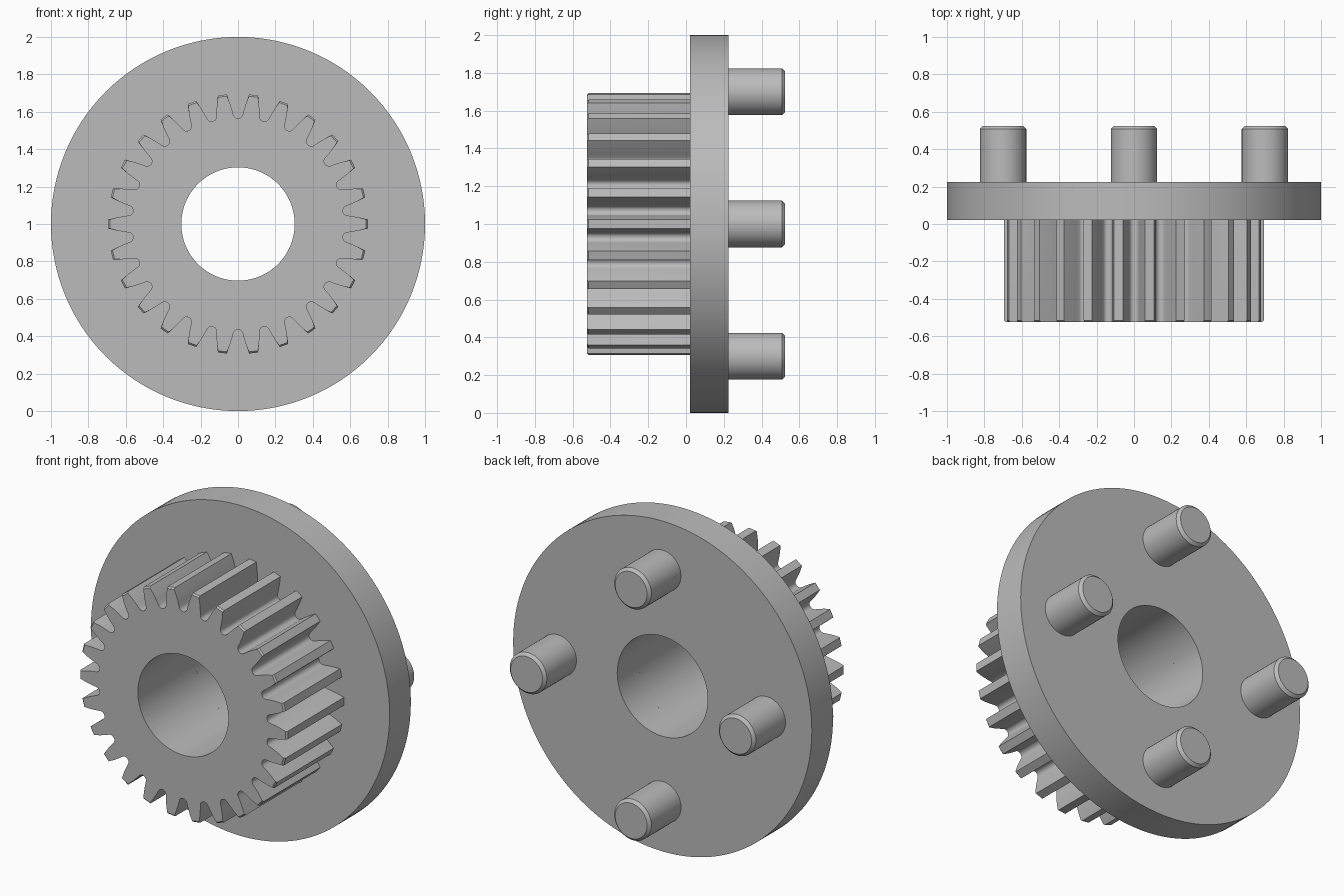
import bpy, bmesh
from math import sin, cos, asin, pi, radians

if "Cube" in bpy.data.objects:
    bpy.data.objects.remove(bpy.data.objects["Cube"], do_unlink=True)

steel = bpy.data.materials.new("steel_grey")
steel.use_nodes = True
GREY = (0.5, 0.5, 0.5, 1)
steel.diffuse_color = GREY
steel.node_tree.nodes["Principled BSDF"].inputs["Base Color"].default_value = GREY

AXIS_Z = 1.0
BORE = 0.303
FRONT, SHOULDER, BACK, PIN_END = -0.525, 0.022, 0.225, 0.525


def ring(profile, y, cx=0, cz=AXIS_Z):
    """Closed loop of (angle, radius) pairs around the y direction."""
    return [(cx + r * cos(a), y, cz + r * sin(a)) for a, r in profile]


def circle(radius, count):
    return [(2 * pi * i / count, radius) for i in range(count)]


def loft(name, rings, hollow):
    """Bridge rings of equal size; hollow joins last to first, solid caps both ends."""
    bm = bmesh.new()
    loops = [[bm.verts.new(p) for p in r] for r in rings]
    n = len(loops[0])
    pairs = list(zip(loops, loops[1:]))
    if hollow:
        pairs.append((loops[-1], loops[0]))
    else:
        bm.faces.new(loops[0])
        bm.faces.new(loops[-1])
    for a, b in pairs:
        for i in range(n):
            j = (i + 1) % n
            bm.faces.new((a[i], a[j], b[j], b[i]))
    bmesh.ops.recalc_face_normals(bm, faces=bm.faces)
    mesh = bpy.data.meshes.new(name)
    bm.to_mesh(mesh)
    bm.free()
    mesh.materials.append(steel)
    obj = bpy.data.objects.new(name, mesh)
    bpy.context.collection.objects.link(obj)
    bpy.ops.object.select_all(action='DESELECT')
    obj.select_set(True)
    bpy.context.view_layer.objects.active = obj
    bpy.ops.object.shade_smooth_by_angle(angle=radians(30))
    return obj


# Gear tooth: rounded root, then curved flank up to the flat tip
TEETH = 26
half_pitch = pi / TEETH
root = [(0.565, 0.0), (0.567, 0.011), (0.574, 0.020), (0.584, 0.025)]
flank = [(0.61, 0.042), (0.65, 0.0345), (0.695, 0.024)]
half = [(asin(g / r) - half_pitch, r) for r, g in root]
half += [(-asin(w / r), r) for r, w in flank]
tooth = half + [(-a, r) for a, r in reversed(half[1:])]
gear = [(a + 2 * half_pitch * t, r) for t in range(TEETH) for a, r in tooth]
gear_tip = [(a, min(r, 0.686)) for a, r in gear]
gear_bore = [(a, BORE) for a, r in gear]
loft("spur_gear", [ring(gear_bore, FRONT), ring(gear_tip, FRONT),
                   ring(gear, FRONT + 0.009), ring(gear, SHOULDER),
                   ring(gear_bore, SHOULDER)], True)

# Flange disc with the bore passing through
rim, hole = circle(1.0, 128), circle(BORE, 128)
loft("flange_disc", [ring(hole, SHOULDER), ring(rim, SHOULDER),
                     ring(rim, BACK), ring(hole, BACK)], True)

# Four chamfered drive pins on the back
for k, side in enumerate(("left", "top", "right", "bottom")):
    cx, cz = 0.7 * cos(k * pi / 2), AXIS_Z + 0.7 * sin(k * pi / 2)
    body, end = circle(0.124, 48), circle(0.107, 48)
    loft("drive_pin_" + side, [ring(body, BACK - 0.02, cx, cz),
                               ring(body, PIN_END - 0.017, cx, cz),
                               ring(end, PIN_END, cx, cz)], False)
